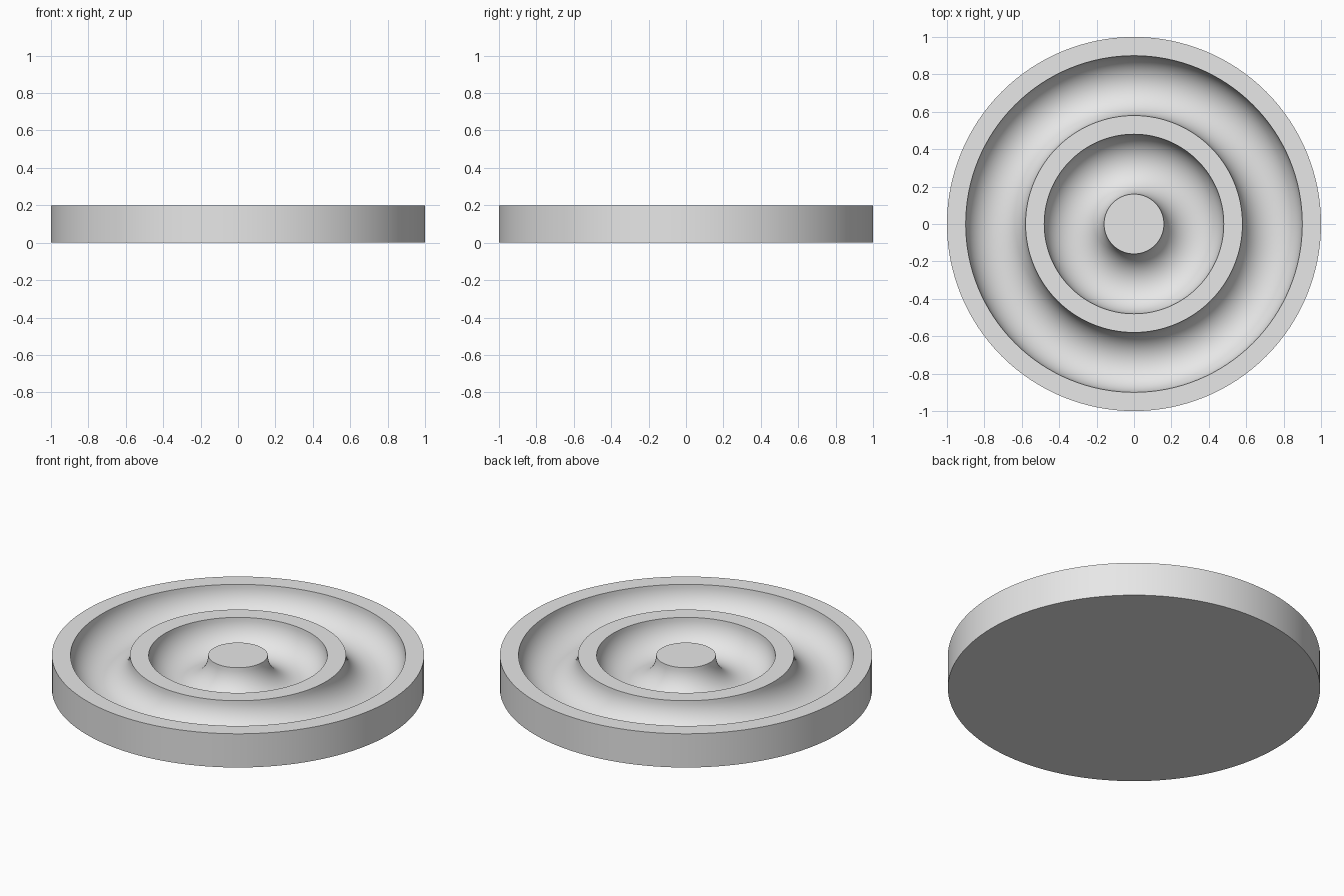
import bpy
import bmesh
from math import cos, sin, pi, radians

cube = bpy.data.objects.get("Cube")
if cube:
    bpy.data.objects.remove(cube, do_unlink=True)

HEIGHT = 0.2
OUTER_RADIUS = 1.0
GROOVE_RADIUS = 0.16
GROOVE_CENTRES = (0.32, 0.74)
ARC_STEPS = 24
SEGMENTS = 128


def groove(centre):
    """Half-round channel cut down from the top, from inner to outer lip."""
    return [(centre - GROOVE_RADIUS * cos(pi * i / ARC_STEPS),
             HEIGHT - GROOVE_RADIUS * sin(pi * i / ARC_STEPS))
            for i in range(ARC_STEPS + 1)]


# Half section of the disc: hub, two grooves, rim, underside
profile = [(0, HEIGHT)]
for centre in GROOVE_CENTRES:
    profile += groove(centre)
profile += [(OUTER_RADIUS, HEIGHT), (OUTER_RADIUS, 0), (0, 0)]

# Turn the section about the vertical axis
bm = bmesh.new()
verts = [bm.verts.new((r, 0, z)) for r, z in profile]
edges = [bm.edges.new(pair) for pair in zip(verts, verts[1:])]
bmesh.ops.spin(bm, geom=verts + edges, cent=(0, 0, 0), axis=(0, 0, 1),
               angle=2 * pi, steps=SEGMENTS)
bmesh.ops.remove_doubles(bm, verts=bm.verts, dist=0.0001)
bmesh.ops.recalc_face_normals(bm, faces=bm.faces)
mesh = bpy.data.meshes.new("grooved_disc")
bm.to_mesh(mesh)
bm.free()

disc = bpy.data.objects.new("grooved_disc", mesh)
bpy.context.collection.objects.link(disc)

# Plain grey
grey = bpy.data.materials.new("light_grey")
grey.use_nodes = True
colour = (0.8, 0.8, 0.8, 1)
grey.diffuse_color = colour
grey.node_tree.nodes["Principled BSDF"].inputs["Base Color"].default_value = colour
mesh.materials.append(grey)

# Smooth curves, crisp lips
bpy.ops.object.select_all(action="DESELECT")
disc.select_set(True)
bpy.context.view_layer.objects.active = disc
bpy.ops.object.shade_smooth_by_angle(angle=radians(30))
